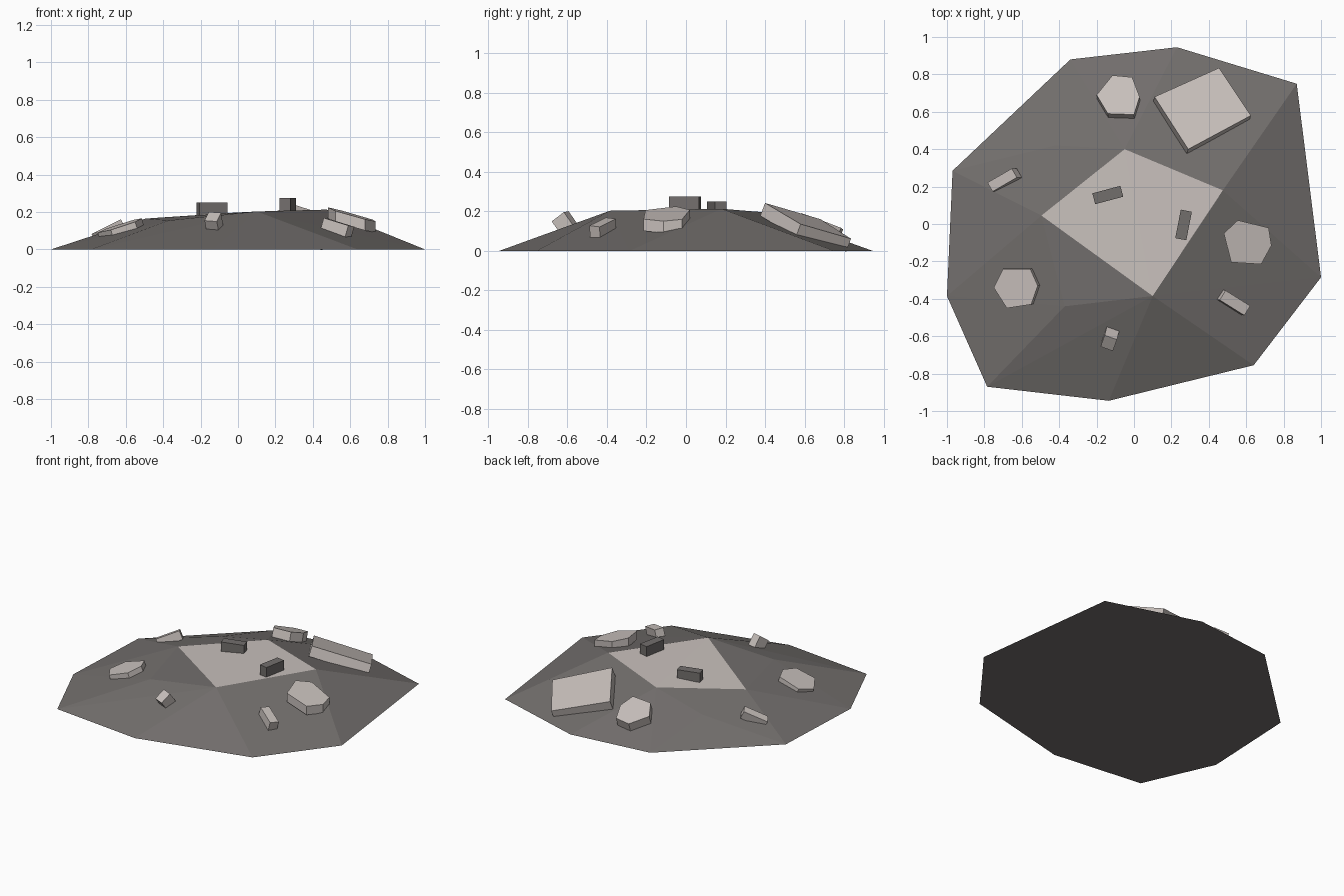
import bpy, bmesh
from math import cos, sin, radians
from mathutils import Vector

if "Cube" in bpy.data.objects:
    bpy.data.objects.remove(bpy.data.objects["Cube"])


def material(name, rgb):
    mat = bpy.data.materials.new(name)
    mat.diffuse_color = (*rgb, 1)
    mat.use_nodes = True
    mat.node_tree.nodes["Principled BSDF"].inputs["Base Color"].default_value = mat.diffuse_color
    return mat


DARK = material("dark_rock", (0.170, 0.158, 0.152))
LIGHT = material("light_rock", (0.58, 0.53, 0.505))


def make_object(name, bm, *mats):
    bmesh.ops.recalc_face_normals(bm, faces=bm.faces)
    mesh = bpy.data.meshes.new(name)
    for mat in mats:
        mesh.materials.append(mat)
    bm.to_mesh(mesh)
    bm.free()
    obj = bpy.data.objects.new(name, mesh)
    bpy.context.collection.objects.link(obj)


def rectangle(cx, cy, length, width, yaw):
    """Plan corners of a rotated brick."""
    c, s = cos(radians(yaw)), sin(radians(yaw))
    return [(cx + c * u * length / 2 - s * v * width / 2,
             cy + s * u * length / 2 + c * v * width / 2)
            for u, v in ((-1, -1), (1, -1), (1, 1), (-1, 1))]


def stone(name, plan, z, normal, thick, extrude=None, mat=LIGHT):
    """Slab whose top has the given plan outline, lying on a tilted plane."""
    n = Vector(normal)
    down = Vector(extrude or normal).normalized() * -thick
    cx = sum(p[0] for p in plan) / len(plan)
    cy = sum(p[1] for p in plan) / len(plan)
    top = [Vector((x, y, z - (n.x * (x - cx) + n.y * (y - cy)) / n.z)) for x, y in plan]
    bm = bmesh.new()
    a = [bm.verts.new(p) for p in top]
    b = [bm.verts.new(p + down) for p in top]
    bm.faces.new(a)
    bm.faces.new(b[::-1])
    for i in range(len(a)):
        j = (i + 1) % len(a)
        bm.faces.new((a[i], b[i], b[j], a[j]))
    make_object(name, bm, mat)


# Faceted mound: ground outline plus raised crown points, wrapped in a hull
outline = [(0.23, 0.945), (-0.34, 0.88), (-0.97, 0.285), (-1, -0.385), (-0.785, -0.87),
           (-0.135, -0.945), (0.64, -0.755), (1, -0.285), (0.87, 0.75)]
crown = [(-0.05, 0.4, 0.195), (0.475, 0.18, 0.213), (0.1, -0.385, 0.203),
         (-0.495, 0.045, 0.165), (-0.42, 0.42, 0.112), (-0.37, -0.44, 0.155)]
bm = bmesh.new()
for x, y in outline:
    bm.verts.new((x, y, 0))
for p in crown:
    bm.verts.new(p)
bmesh.ops.convex_hull(bm, input=bm.verts)
# Light flat top, dark slopes
for f in bm.faces:
    f.material_index = int(all(v.co.z > 0.16 for v in f.verts))
make_object("mound", bm, DARK, LIGHT)

# Large slab at the back
stone("large_slab", [(0.29, 0.4), (0.625, 0.58), (0.455, 0.835), (0.11, 0.68)],
      0.15, (0.12, 0.37, 1), 0.07)

# Hexagonal stones
stone("back_hex_stone", [(0.03, 0.68), (-0.01, 0.785), (-0.115, 0.795), (-0.2, 0.69),
                         (-0.14, 0.59), (0, 0.585)], 0.15, (-0.04, 0.37, 1), 0.08)
stone("right_hex_stone", [(0.555, 0.02), (0.72, -0.02), (0.735, -0.115), (0.68, -0.215),
                          (0.52, -0.205), (0.48, -0.05)], 0.185, (0.28, -0.05, 1), 0.06, (0, 0, 1))
stone("left_hex_stone", [(-0.7, -0.24), (-0.555, -0.24), (-0.515, -0.33), (-0.55, -0.43),
                         (-0.68, -0.45), (-0.75, -0.34)], 0.13, (-0.32, -0.07, 1), 0.06)

# Dark bricks on the crown
stone("crown_brick_left", rectangle(-0.14, 0.155, 0.155, 0.06, 15), 0.25, (0, 0, 1), 0.065, mat=DARK)
stone("crown_brick_right", rectangle(0.265, -0.005, 0.155, 0.06, 79), 0.275, (0, 0, 1), 0.07, mat=DARK)

# Bricks half sunk in the slopes
stone("left_brick", rectangle(-0.705, 0.235, 0.15, 0.055, 30), 0.122, (-0.5, 0, 1), 0.06)
stone("front_brick", rectangle(-0.135, -0.637, 0.07, 0.065, -20), 0.175, (-0.18, -0.7, 1), 0.09)
stone("right_brick", rectangle(0.54, -0.422, 0.155, 0.06, -32), 0.145, (0.28, -0.05, 1), 0.065)
